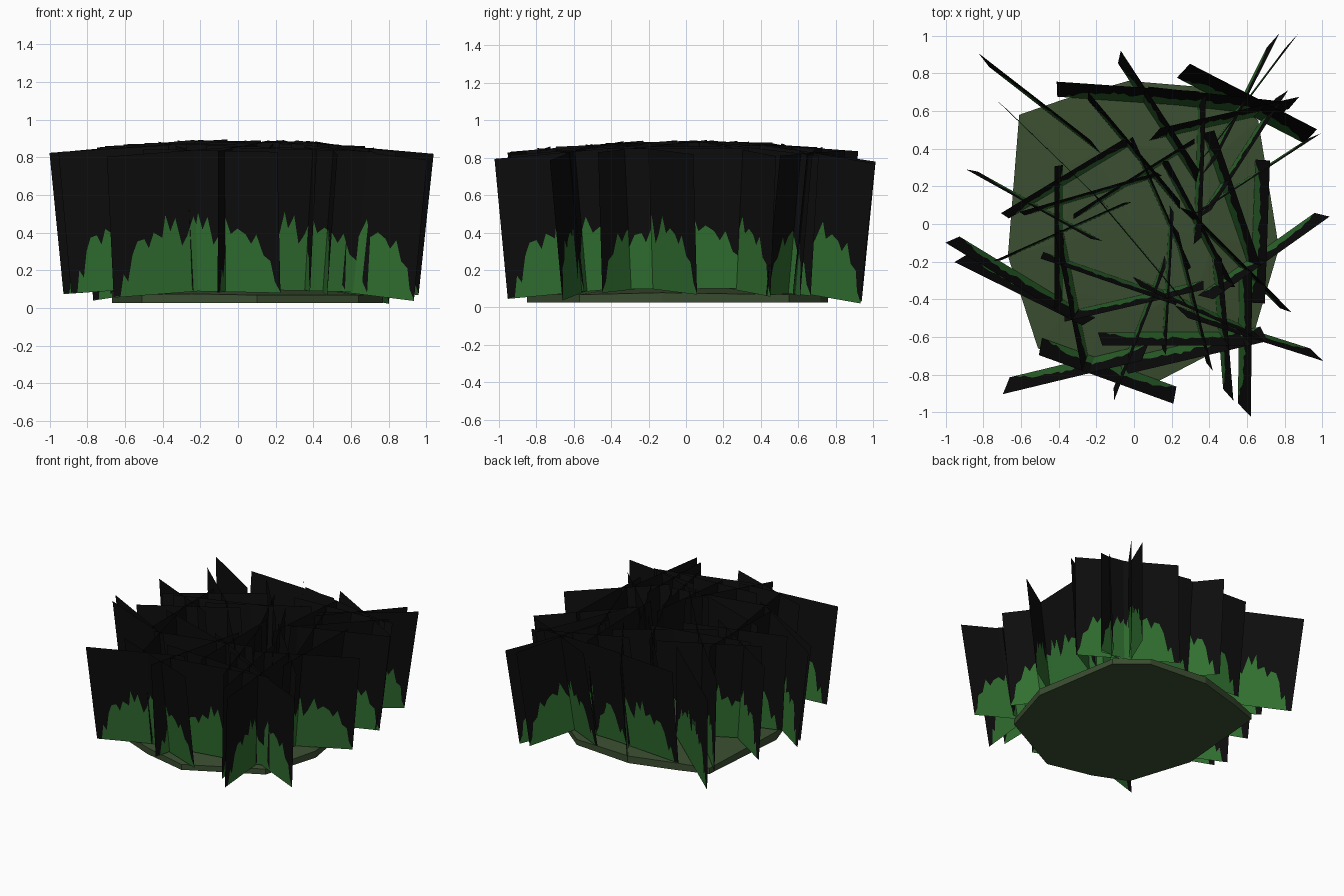
import bpy, bmesh, math
from mathutils import Vector, Matrix

if "Cube" in bpy.data.objects:
    bpy.data.objects.remove(bpy.data.objects["Cube"])

WIDTH, HEIGHT = 0.76, 0.755   # card size
CURVE, CROWN = 0.155, 0.13    # mound curvature and height at its centre


def material(name, rgb):
    m = bpy.data.materials.new(name)
    m.diffuse_color = (*rgb, 1)
    m.use_nodes = True
    m.node_tree.nodes["Principled BSDF"].inputs["Base Color"].default_value = m.diffuse_color
    return m


black = material("black_backing", (0.004, 0.004, 0.004))
green = material("grass_green", (0.03, 0.16, 0.03))
moss = material("mossy_ground", (0.043, 0.075, 0.03))


def mesh_from(bm, name, mats):
    me = bpy.data.meshes.new(name)
    bm.to_mesh(me)
    bm.free()
    for m in mats:
        me.materials.append(m)
    return me


def add(name, me):
    ob = bpy.data.objects.new(name, me)
    bpy.context.collection.objects.link(ob)
    return ob


# Ground mound: flat underside, short rim, gently domed top
outline = [(-0.61, 0.58), (-0.38, 0.66), (-0.03, 0.76), (0.45, 0.72), (0.66, 0.55),
           (0.77, -0.13), (0.64, -0.57), (0.10, -0.85), (-0.25, -0.77),
           (-0.51, -0.66), (-0.67, -0.17)]
bm = bmesh.new()


def ring(scale, z=None):
    out = []
    for x, y in outline:
        x, y = x * scale, y * scale
        out.append(bm.verts.new((x, y, CROWN - 0.085 * (x * x + y * y) if z is None else z)))
    return out


rings = [ring(1, 0.025), ring(1), ring(0.55)]
bm.faces.new(rings[0])
n = len(outline)
for a, b in zip(rings, rings[1:]):
    for i in range(n):
        j = (i + 1) % n
        bm.faces.new((a[i], a[j], b[j], b[i]))
top = bm.verts.new((0, 0, CROWN))
for i in range(n):
    bm.faces.new((rings[2][i], rings[2][(i + 1) % n], top))
bmesh.ops.recalc_face_normals(bm, faces=bm.faces)
add("ground_mound", mesh_from(bm, "ground_mound", [moss]))

# Grass card: ragged green foliage below, black above, split along one profile
profile = [(0, 0), (.05, 0), (.08, .12), (.11, .08), (.15, .22), (.19, .29), (.24, .30),
           (.27, .25), (.31, .33), (.37, .30), (.40, .42), (.43, .33), (.47, .40),
           (.51, .25), (.55, .30), (.60, .40), (.64, .31), (.69, .34), (.75, .31),
           (.79, .26), (.83, .31), (.88, .20), (.93, .17), (.96, .06), (1, 0)]
bm = bmesh.new()
cols = []
for u, h in profile:
    x = (u - 0.5) * WIDTH
    cols.append([bm.verts.new((x, 0, z)) for z in (0, max(h, 0.004), HEIGHT)])
for a, b in zip(cols, cols[1:]):
    for k, slot in ((0, 1), (1, 0)):
        f = bm.faces.new((a[k], b[k], b[k + 1], a[k + 1]))
        f.material_index = slot
card = mesh_from(bm, "grass_card", [black, green])

# Card placements: centre x, centre y, heading in degrees
cards = [(-.50, .64, -38), (-.43, .37, -44), (-.53, .10, -29), (-.64, -.28, -31),
         (-.58, -.35, -26), (-.38, -.04, 24), (-.36, .24, 31), (-.40, -.07, 90),
         (-.33, -.39, -79), (-.14, -.78, -20), (-.31, -.77, 14), (.20, -.61, 0),
         (.32, -.67, 13), (.47, -.53, -85), (.59, -.61, 90), (.61, -.58, -18),
         (.69, -.17, 35), (.54, -.19, -45), (.67, -.04, 88), (.52, .13, -71),
         (.64, .26, 33), (.61, .67, 53), (.57, .64, 63), (.60, .64, -27),
         (.48, .56, 13), (-.03, .69, -4), (.43, .65, -6), (.13, .57, -57),
         (.00, .39, -50), (.14, .11, -66), (.34, .00, -62), (.35, .29, 88),
         (.03, -.55, 69), (.31, -.39, -76), (.18, -.30, 87), (-.13, -.29, -19),
         (.00, -.41, 13), (.00, .24, 32), (-.23, .16, 16), (.03, -.13, -50),
         (.36, -.46, -24), (.58, .37, 57)]
for i, (cx, cy, deg) in enumerate(cards):
    up = Vector((CURVE * cx, CURVE * cy, 1)).normalized()
    d = Vector((math.cos(math.radians(deg)), math.sin(math.radians(deg)), 0))
    d = (d - up * d.dot(up)).normalized()
    side = up.cross(d)
    base = Vector((cx, cy, 0)) - up * HEIGHT / 2
    base.z = CROWN - CURVE / 2 * (base.x ** 2 + base.y ** 2)
    rot = Matrix((d, side, up)).transposed().to_4x4()
    add(f"grass_card_{i + 1:02d}", card).matrix_world = Matrix.Translation(base) @ rot
